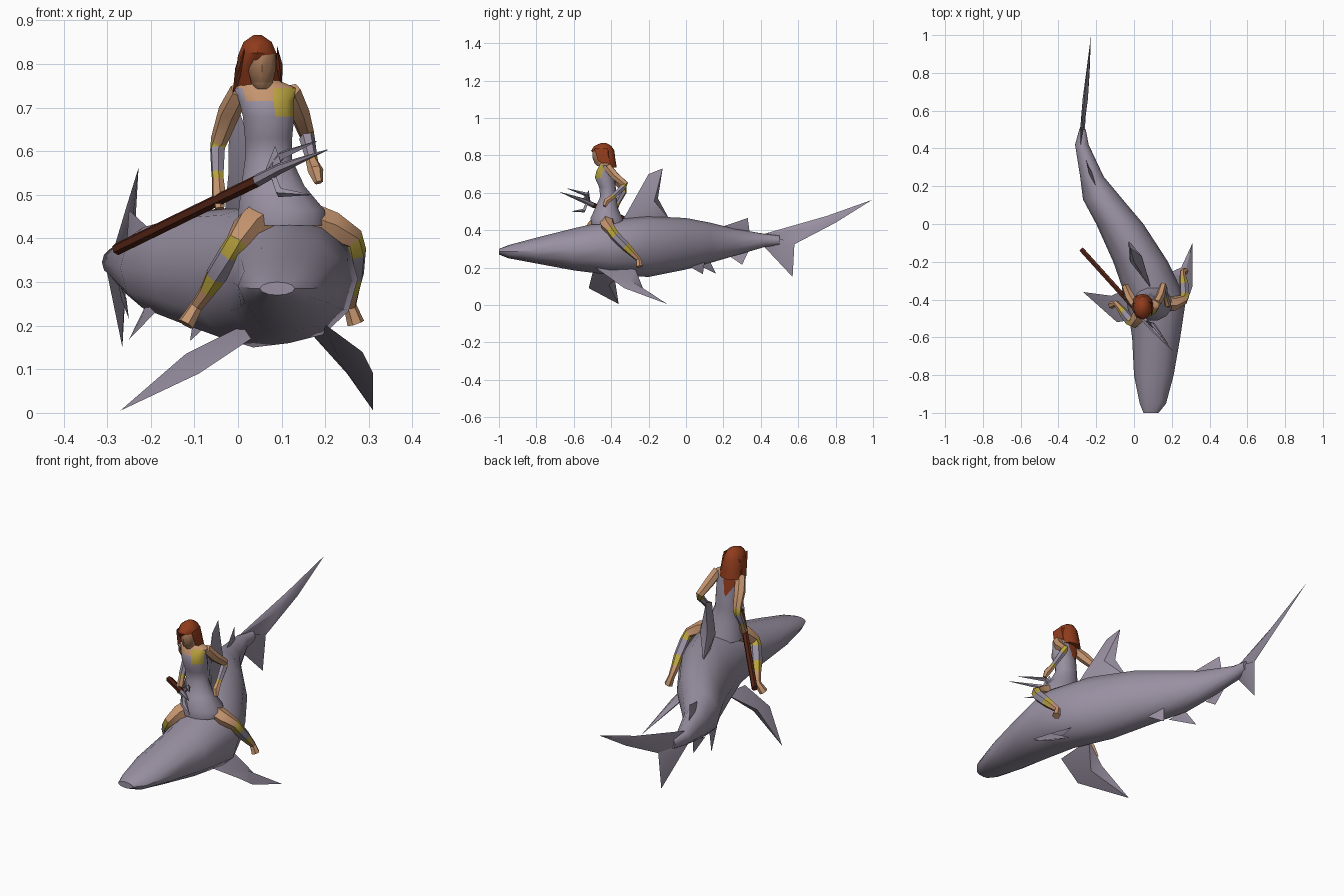
import bpy, bmesh, math
from mathutils import Vector

cube = bpy.data.objects.get("Cube")
if cube:
    bpy.data.objects.remove(cube, do_unlink=True)


def material(name, r, g, b):
    m = bpy.data.materials.new(name)
    m.use_nodes = True
    m.diffuse_color = (r, g, b, 1)
    m.node_tree.nodes["Principled BSDF"].inputs["Base Color"].default_value = (r, g, b, 1)
    return m


GREY = material("slate grey", .32, .28, .36)
SKIN = material("tan skin", .56, .30, .16)
HAIR = material("auburn hair", .28, .045, .012)
WOOD = material("dark wood", .09, .018, .008)
GOLD = material("gold trim", .50, .38, .05)
FACE = material("shaded face", .38, .19, .10)
made = []


def finish(name, bm, mats):
    bmesh.ops.recalc_face_normals(bm, faces=bm.faces)
    mesh = bpy.data.meshes.new(name)
    bm.to_mesh(mesh)
    bm.free()
    for m in mats:
        mesh.materials.append(m)
    obj = bpy.data.objects.new(name, mesh)
    bpy.context.collection.objects.link(obj)
    made.append(obj)
    return obj


def loft(name, rings, mats, rule=None):
    """Skin a list of point rings; rule(face centre, segment) picks the material slot."""
    bm = bmesh.new()
    loops = [[bm.verts.new(p) for p in ring] for ring in rings]
    n = len(rings[0])
    for s, (a, b) in enumerate(zip(loops, loops[1:])):
        for i in range(n):
            j = (i + 1) % n
            f = bm.faces.new((a[i], a[j], b[j], b[i]))
            if rule:
                f.material_index = rule(f.calc_center_median(), s)
    bm.faces.new(loops[0])
    top = bm.faces.new(loops[-1])
    if rule:
        top.material_index = rule(top.calc_center_median(), len(rings) - 2)
    return finish(name, bm, mats)


def circle(n, offset=0):
    return [(math.cos(t), math.sin(t)) for t in (math.tau * (i + offset) / n for i in range(n))]


def limb(name, stations, mats, sides=6):
    """Tapered tube through (point, radius) stations with one material per segment."""
    pts = [Vector(p) for p, r in stations]
    rings = []
    for i, (p, r) in enumerate(stations):
        d = (pts[min(i + 1, len(pts) - 1)] - pts[max(i - 1, 0)]).normalized()
        u = d.orthogonal().normalized() if i == 0 else (u - d * u.dot(d)).normalized()
        v = d.cross(u)
        rings.append([pts[i] + (u * c + v * s) * r for c, s in circle(sides)])
    palette = list(dict.fromkeys(mats))
    return loft(name, rings, palette,
                lambda c, s: palette.index(mats[min(s, len(mats) - 1)]))


def fin(name, outline, thick, mat=GREY):
    """Thin blade: an outline with a raised centre on both sides."""
    bm = bmesh.new()
    rim = [bm.verts.new(p) for p in outline]
    pts = [Vector(p) for p in outline]
    mid = sum(pts, Vector()) / len(pts)
    normal = sum(((a - mid).cross(b - mid) for a, b in zip(pts, pts[1:] + pts[:1])), Vector()).normalized()
    for side in (-thick, thick):
        peak = bm.verts.new(mid + normal * side)
        for a, b in zip(rim, rim[1:] + rim[:1]):
            bm.faces.new((a, b, peak))
    return finish(name, bm, [mat])


# Shark body: y, left x, right x, bottom z, top z; curved to one side
body = [(-1, .05, .13, .27, .30), (-.95, .03, .17, .25, .32), (-.8, 0, .21, .222, .36),
        (-.6, -.01, .245, .185, .41), (-.4, -.04, .275, .16, .455), (-.2, -.11, .18, .15, .475),
        (0, -.2, .05, .19, .465), (.13, -.27, -.06, .225, .44), (.25, -.285, -.16, .26, .41),
        (.42, -.312, -.24, .31, .38), (.5, -.29, -.255, .32, .37)]
loft("shark_body", [[((l + r) / 2 + c * (r - l) / 2, y, (b + t) / 2 + s * (t - b) / 2)
                     for c, s in circle(12)] for y, l, r, b, t in body], [GREY])

# Shark fins
fin("dorsal_fin", [(.09, -.34, .45), (.0, -.2, .70), (-.02, -.125, .73), (-.01, -.15, .57),
                   (-.03, -.09, .46), (.03, -.2, .40)], .035)
fin("rear_dorsal_fin", [(-.19, .17, .41), (-.25, .33, .465), (-.255, .34, .39), (-.23, .25, .38)], .008)
fin("left_pectoral_fin", [(.19, -.5, .21), (.285, -.4, .14), (.31, -.33, .09), (.31, -.1, .005),
                          (.25, -.23, .09), (.16, -.27, .19)], .018)
fin("right_pectoral_fin", [(.03, -.5, .17), (-.09, -.52, .09), (-.27, -.36, .005),
                           (-.12, -.38, .135), (.01, -.32, .2)], .018)
fin("left_pelvic_fin", [(-.06, .01, .21), (-.1, .1, .23), (-.11, .09, .165)], .006)
fin("right_pelvic_fin", [(-.19, .03, .23), (-.21, .12, .25), (-.25, .16, .168)], .006)
fin("anal_fin", [(-.26, .22, .27), (-.275, .34, .30), (-.25, .3, .215)], .006)
fin("upper_tail", [(-.285, .4, .375), (-.255, .75, .475), (-.228, .995, .562), (-.235, .8, .44),
                   (-.255, .58, .325), (-.29, .44, .32)], .014)
fin("lower_tail", [(-.3, .41, .32), (-.265, .57, .15), (-.255, .58, .33), (-.275, .45, .37)], .014)

# Rider torso and skirt: z, centre x, centre y, half width, half depth
torso = [(.43, .10, -.42, .105, .09), (.465, .10, -.425, .102, .088), (.52, .08, -.425, .075, .062),
         (.58, .07, -.415, .056, .045), (.63, .07, -.42, .056, .046), (.68, .07, -.435, .061, .054),
         (.715, .065, -.435, .065, .046), (.745, .062, -.43, .073, .036), (.762, .06, -.43, .035, .026)]


def dress(c, s):
    front = c.y < -.445
    if c.z > .75 or (front and c.z > .70 and abs(c.x - .055) < .035):
        return 1
    return 2 if front and c.z > .685 and c.x > .07 else 0


loft("torso_dress", [[(x + c * w, y + s * d, z) for c, s in circle(12, .5)]
                     for z, x, y, w, d in torso], [GREY, SKIN, GOLD], dress)

# Neck and head
limb("neck", [((.06, -.43, .745), .022), ((.057, -.445, .79), .02)], [SKIN])
head = [(.742, .014, .018), (.757, .026, .034), (.79, .034, .046), (.82, .033, .044), (.842, .02, .028)]
loft("head", [[(.055 + c * w, -.455 + s * d, z) for c, s in circle(10, .5)] for z, w, d in head],
     [SKIN, FACE], lambda c, s: int(c.y < -.475 and c.z > .76))

# Hair: cap over the crown, long back lock and side locks
cap = [(.735, .052, .04, -.41), (.78, .053, .047, -.425), (.825, .045, .062, -.445),
       (.85, .034, .046, -.445), (.866, .01, .014, -.44)]
hair = []
for z, w, d, y in cap:
    hair.append([(.045 + c * w, y + s * d, z) for c, s in circle(10, .5)])
loft("hair_cap", hair, [HAIR])
fin("hair_back", [(-.01, -.42, .74), (.0, -.42, .82), (.045, -.4, .85), (.095, -.42, .82),
                  (.098, -.4, .74), (.05, -.375, .645)], .012, HAIR)
fin("hair_right_lock", [(.015, -.5, .835), (-.012, -.45, .735), (.0, -.41, .74), (.01, -.42, .84)], .01, HAIR)
fin("hair_left_lock", [(.09, -.49, .835), (.098, -.47, .77), (.1, -.41, .74), (.09, -.42, .84)], .008, HAIR)

# Arms: shoulder, upper arm, elbow, bracer and hand
bracer = [SKIN, SKIN, GOLD, GREY, GOLD, SKIN, SKIN]
limb("right_arm", [((.005, -.43, .738), .024), ((-.02, -.39, .69), .026), ((-.043, -.335, .625), .02),
                   ((-.047, -.335, .605), .018), ((-.047, -.365, .55), .015), ((-.046, -.37, .535), .014),
                   ((-.044, -.385, .50), .017), ((-.042, -.395, .468), .011)], bracer)
limb("left_arm", [((.12, -.42, .738), .024), ((.14, -.38, .69), .024), ((.155, -.325, .645), .019),
                  ((.158, -.335, .63), .018), ((.168, -.385, .585), .014), ((.17, -.395, .575), .014),
                  ((.178, -.425, .555), .018), ((.185, -.435, .528), .01)], bracer)

# Legs: thigh, knee, greave and foot
greave = [SKIN, SKIN, GOLD, GREY, GOLD, SKIN, SKIN]
limb("right_leg", [((.06, -.44, .45), .045), ((.025, -.49, .425), .04), ((-.002, -.525, .39), .028),
                   ((-.018, -.515, .365), .028), ((-.05, -.475, .315), .026), ((-.07, -.45, .28), .019),
                   ((-.095, -.42, .245), .015), ((-.12, -.43, .203), .02)], greave)
limb("left_leg", [((.15, -.42, .445), .045), ((.215, -.42, .425), .038), ((.262, -.4, .40), .027),
                  ((.268, -.38, .37), .027), ((.265, -.325, .315), .025), ((.26, -.29, .28), .02),
                  ((.257, -.255, .245), .015), ((.27, -.25, .205), .02)], greave)

# Trident: wooden shaft, collar and pointed prongs
limb("trident_shaft", [((-.278, -.135, .375), .014), ((.052, -.5, .536), .014)], [WOOD])
limb("trident_spike", [((.045, -.495, .533), .015), ((.10, -.56, .562), .012), ((.205, -.672, .603), .001)], [GREY])
prongs = {"upper": [(.07, -.52, .55), (.10, -.53, .59), (.18, -.635, .623)],
          "lower": [(.08, -.53, .545), (.095, -.545, .505), (.165, -.61, .50)]}
for side, (base, bend, tip) in prongs.items():
    limb("trident_" + side + "_prong", [(base, .008), (bend, .011), (tip, .001)], [GREY], 4)
fin("trident_barb", [(.06, -.51, .55), (.085, -.52, .612), (.10, -.55, .57)], .005)

# Smooth shading with sharp creases
bpy.ops.object.select_all(action="DESELECT")
for obj in made:
    obj.select_set(True)
bpy.context.view_layer.objects.active = made[0]
bpy.ops.object.shade_smooth_by_angle(angle=math.radians(40))
